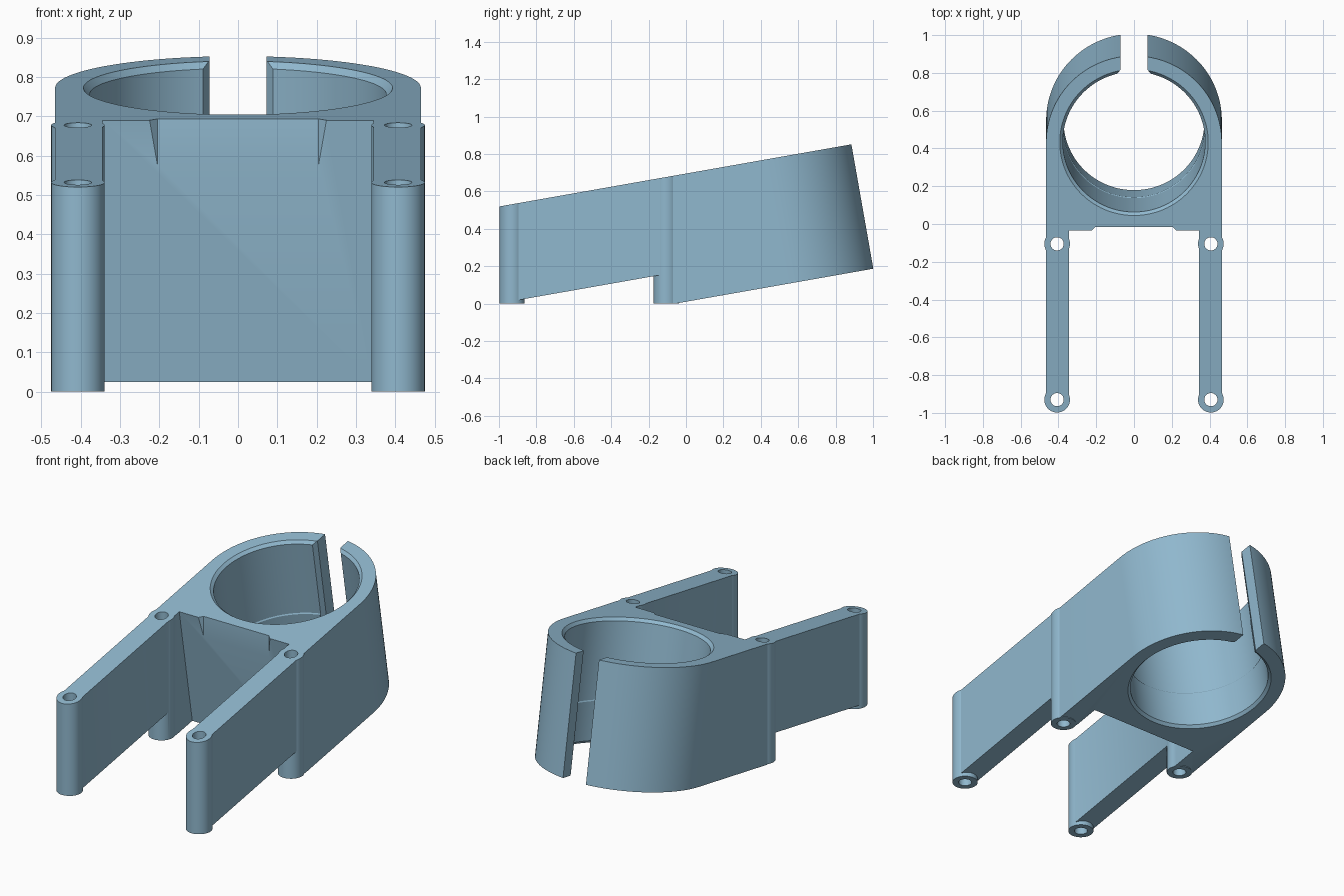
import bpy, bmesh, math
from mathutils import Matrix

if "Cube" in bpy.data.objects:
    bpy.data.objects.remove(bpy.data.objects["Cube"])

TILT = math.radians(10)
# Tilted frame: origin at the centre of the clamp's top rim
FRAME = Matrix.Translation((0, 0.432, 0.772)) @ Matrix.Rotation(TILT, 4, 'X')
THICK = 0.675

blue = bpy.data.materials.new("steel blue")
blue.diffuse_color = (0.28, 0.48, 0.62, 1)
blue.use_nodes = True
blue.node_tree.nodes["Principled BSDF"].inputs["Base Color"].default_value = blue.diffuse_color


def loft(name, rings, matrix=Matrix()):
    """Closed solid through a stack of equal-length point rings."""
    bm = bmesh.new()
    loops = [[bm.verts.new(p) for p in ring] for ring in rings]
    for a, b in zip(loops, loops[1:]):
        for i in range(len(a)):
            j = (i + 1) % len(a)
            bm.faces.new((a[i], a[j], b[j], b[i]))
    bm.faces.new(loops[0][::-1])
    bm.faces.new(loops[-1])
    bmesh.ops.recalc_face_normals(bm, faces=bm.faces)
    bm.transform(matrix)
    mesh = bpy.data.meshes.new(name)
    bm.to_mesh(mesh)
    bm.free()
    ob = bpy.data.objects.new(name, mesh)
    mesh.materials.append(blue)
    bpy.context.collection.objects.link(ob)
    return ob


def prism(name, outline, z0, z1, matrix=Matrix()):
    return loft(name, [[(x, y, z) for x, y in outline] for z in (z0, z1)], matrix)


def lathe(name, profile, matrix=Matrix(), n=128):
    angles = [math.tau * (i + 0.5) / n for i in range(n)]
    return loft(name, [[(r * math.cos(a), r * math.sin(a), z) for a in angles]
                       for r, z in profile], matrix)


def box(name, lo, hi, matrix=Matrix()):
    return prism(name, [(lo[0], lo[1]), (hi[0], lo[1]), (hi[0], hi[1]), (lo[0], hi[1])],
                 lo[2], hi[2], matrix)


def mirrored(half):
    return half + [(-x, y) for x, y in reversed(half)]


def combine(target, other, op):
    mod = target.modifiers.new(op, 'BOOLEAN')
    mod.operation, mod.solver, mod.object = op, 'EXACT', other
    bpy.context.view_layer.objects.active = target
    bpy.ops.object.modifier_apply(modifier=mod.name)
    bpy.data.objects.remove(other)


# Clamp body: half-round back, straight sides, two cheeks running forward
R = 0.465
half = [(0.345, -0.474), (0.345, -0.85), (R, -0.85)]
half += [(R * math.cos(a), R * math.sin(a))
         for a in (math.pi / 2 * i / 32 for i in range(32))]
bracket = prism("clamp_bracket", mirrored(half), -THICK, 0.05, FRAME)

# Trim the cheeks upright where they meet the middle posts
combine(bracket, box("front_trim", (-1, -2, -1), (1, -0.10, 2)), 'DIFFERENCE')

# Screw posts and side arms
POSTS = [(s * 0.407, y) for s in (-1, 1) for y in (-0.93, -0.105)]
for s in (-1, 1):
    arm = []
    for x in (s * 0.345, s * R):
        arm.append([(x, -0.93, 0.0135), (x, -0.11, 0.158), (x, -0.11, 0.8), (x, -0.93, 0.8)])
    combine(bracket, loft("arm", arm), 'UNION')
for x, y in POSTS:
    post = lathe("post", [(0.068, 0), (0.068, 0.85)], Matrix.Translation((x, y, 0)), 48)
    combine(bracket, post, 'UNION')

# Slanted top and flat foot
combine(bracket, box("top_trim", (-1, -3, 0), (1, 2, 1), FRAME), 'DIFFERENCE')
combine(bracket, box("foot_trim", (-1, -2, -1), (1, 2, 0)), 'DIFFERENCE')

# Chamfered bore with a small inner step
bore = [(0.413, 0.02), (0.377, -0.016), (0.377, -0.44), (0.373, -0.446),
        (0.373, -0.66), (0.408, -THICK - 0.02)]
combine(bracket, lathe("bore", bore, FRAME), 'DIFFERENCE')

# Rear slot, widened at its inner corners
slot = mirrored([(0.09, 0.2), (0.09, 0.365), (0.072, 0.39), (0.072, 0.6)])
combine(bracket, prism("slot", slot, -1, 0.2, FRAME), 'DIFFERENCE')

# Shallow upright relief at the top of the front wall
relief = mirrored([(0.226, -0.2), (0.226, -0.036), (0.205, -0.015)])
combine(bracket, prism("relief", relief, 0.3, 1), 'DIFFERENCE')

# Screw holes
for x, y in POSTS:
    hole = lathe("hole", [(0.035, -0.1), (0.035, 1)], Matrix.Translation((x, y, 0)), 32)
    combine(bracket, hole, 'DIFFERENCE')

bpy.ops.object.select_all(action='DESELECT')
bracket.select_set(True)
bpy.context.view_layer.objects.active = bracket
bpy.ops.object.shade_smooth_by_angle(angle=math.radians(25))
